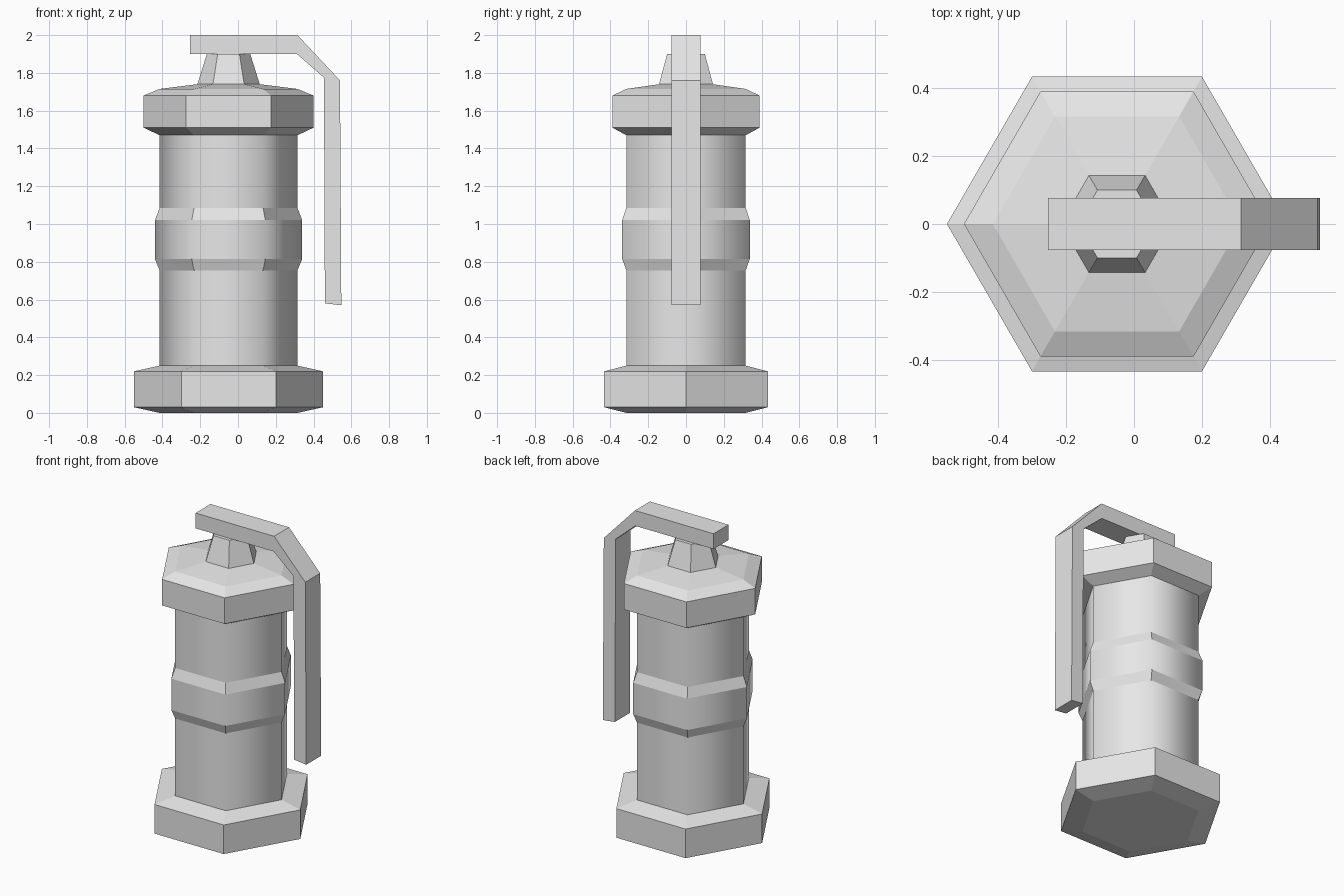
import bpy, bmesh
from math import cos, sin, pi

cube = bpy.data.objects.get("Cube")
if cube:
    bpy.data.objects.remove(cube, do_unlink=True)

AXIS_X = -0.05
SIDES = 6

metal = bpy.data.materials.new("grey metal")
metal.use_nodes = True
GREY = (0.8, 0.8, 0.8, 1)
metal.diffuse_color = GREY
metal.node_tree.nodes["Principled BSDF"].inputs["Base Color"].default_value = GREY


def finish(name, bm):
    bmesh.ops.recalc_face_normals(bm, faces=bm.faces)
    mesh = bpy.data.meshes.new(name)
    bm.to_mesh(mesh)
    bm.free()
    mesh.materials.append(metal)
    obj = bpy.data.objects.new(name, mesh)
    bpy.context.collection.objects.link(obj)
    return obj


def hex_turned(name, profile, smooth_walls=False):
    """Hexagonal solid from (radius, height) pairs; optional smooth upright walls."""
    bm = bmesh.new()
    rings = [[bm.verts.new((AXIS_X + r * cos(2 * pi * i / SIDES),
                            r * sin(2 * pi * i / SIDES), z))
              for i in range(SIDES)] for r, z in profile]
    for (ra, _), (rb, _), low, high in zip(profile, profile[1:], rings, rings[1:]):
        for i in range(SIDES):
            j = (i + 1) % SIDES
            face = bm.faces.new((low[i], low[j], high[j], high[i]))
            face.smooth = smooth_walls and ra == rb
    bm.faces.new(rings[0])
    bm.faces.new(rings[-1])
    # Keep the level edges crisp
    for e in bm.edges:
        if abs(e.verts[0].co.z - e.verts[1].co.z) < 1e-5:
            e.smooth = False
    return finish(name, bm)


# Base flange
hex_turned("base_flange", [(0.365, 0), (0.5, 0.03), (0.5, 0.22), (0.365, 0.25)])

# Body with raised middle band
hex_turned("body", [(0.365, 0.25), (0.365, 0.755), (0.39, 0.815), (0.39, 1.02),
                    (0.365, 1.085), (0.365, 1.47)], smooth_walls=True)

# Top cap with shallow roof
hex_turned("top_cap", [(0.365, 1.47), (0.45, 1.51), (0.45, 1.68),
                       (0.365, 1.715), (0.165, 1.74)])

# Tapered neck under the lever
hex_turned("neck", [(0.165, 1.74), (0.115, 1.9)])

# Bent safety lever: side outline extruded across its width
outline = [(-0.253, 2), (0.315, 2), (0.54, 1.76), (0.547, 0.57),
           (0.46, 0.58), (0.455, 1.775), (0.312, 1.9), (-0.253, 1.9)]
HALF = 0.077
bm = bmesh.new()
side = bm.faces.new([bm.verts.new((x, -HALF, z)) for x, z in outline])
new = bmesh.ops.extrude_face_region(bm, geom=[side])["geom"]
bmesh.ops.translate(bm, vec=(0, 2 * HALF, 0),
                    verts=[v for v in new if isinstance(v, bmesh.types.BMVert)])
finish("lever", bm)
